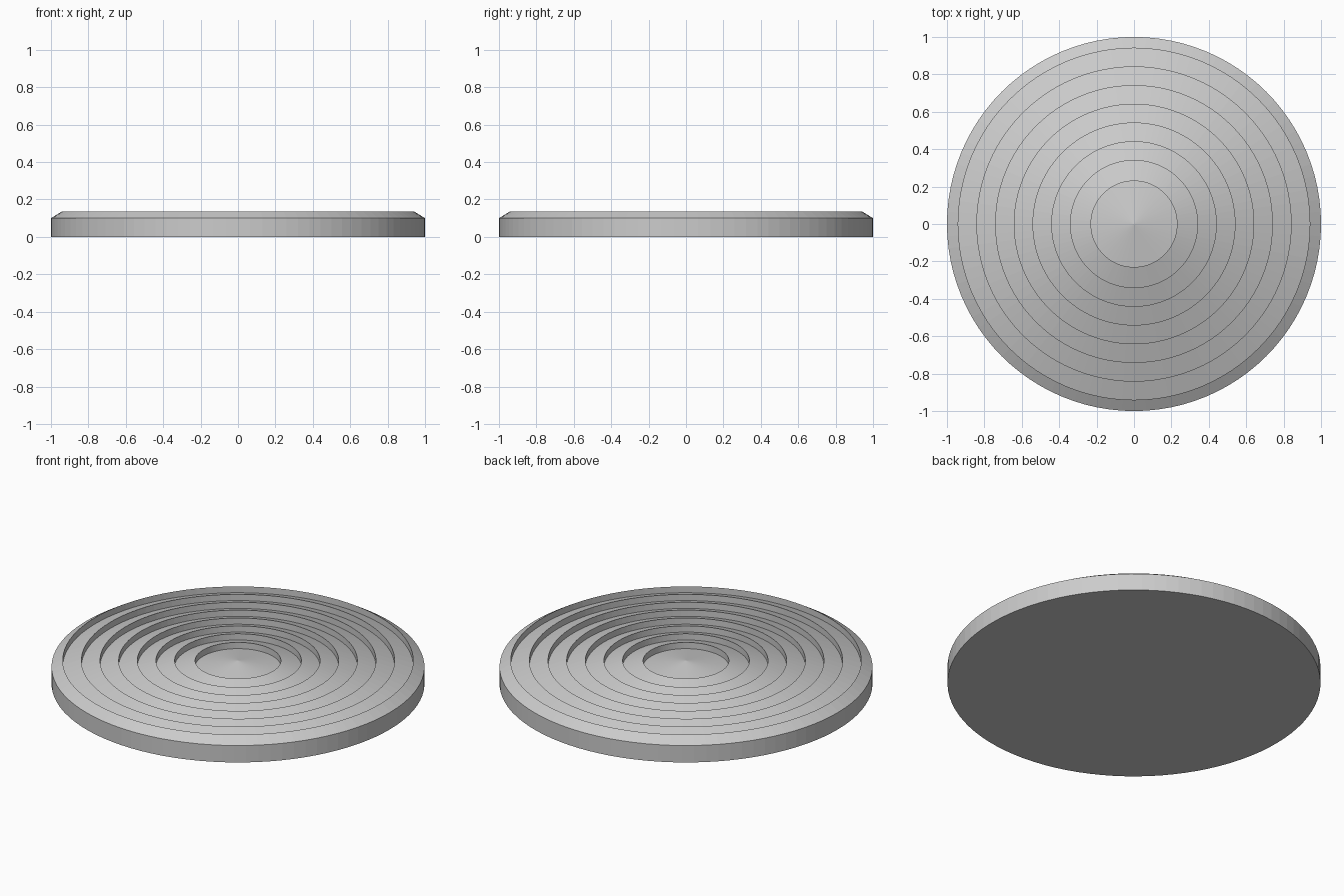
import bpy, bmesh, math

if "Cube" in bpy.data.objects:
    bpy.data.objects.remove(bpy.data.objects["Cube"])

SEGMENTS = 96
BASE, TOP = 0.10, 0.137

# Sawtooth half-profile: each ring rises inward, then steps straight down
radii = [1.0, 0.94, 0.84, 0.74, 0.64, 0.54, 0.44, 0.34, 0.23]
profile = [(0, 0), (1.0, 0)]
for outer, inner in zip(radii, radii[1:]):
    profile += [(outer, BASE), (inner, TOP)]
profile += [(radii[-1], BASE), (0, TOP)]

# Stepped lens disc, made by spinning the profile around z
bm = bmesh.new()
verts = [bm.verts.new((r, 0, z)) for r, z in profile]
edges = [bm.edges.new(pair) for pair in zip(verts, verts[1:])]
bmesh.ops.spin(bm, geom=verts + edges, cent=(0, 0, 0), axis=(0, 0, 1),
               angle=2 * math.pi, steps=SEGMENTS, use_duplicate=False)
bmesh.ops.remove_doubles(bm, verts=bm.verts, dist=1e-5)
bmesh.ops.recalc_face_normals(bm, faces=bm.faces)

mesh = bpy.data.meshes.new("stepped_lens_disc")
bm.to_mesh(mesh)
bm.free()
disc = bpy.data.objects.new("stepped_lens_disc", mesh)
bpy.context.collection.objects.link(disc)

# Flat facets around a many-sided disc
for face in mesh.polygons:
    face.use_smooth = False
